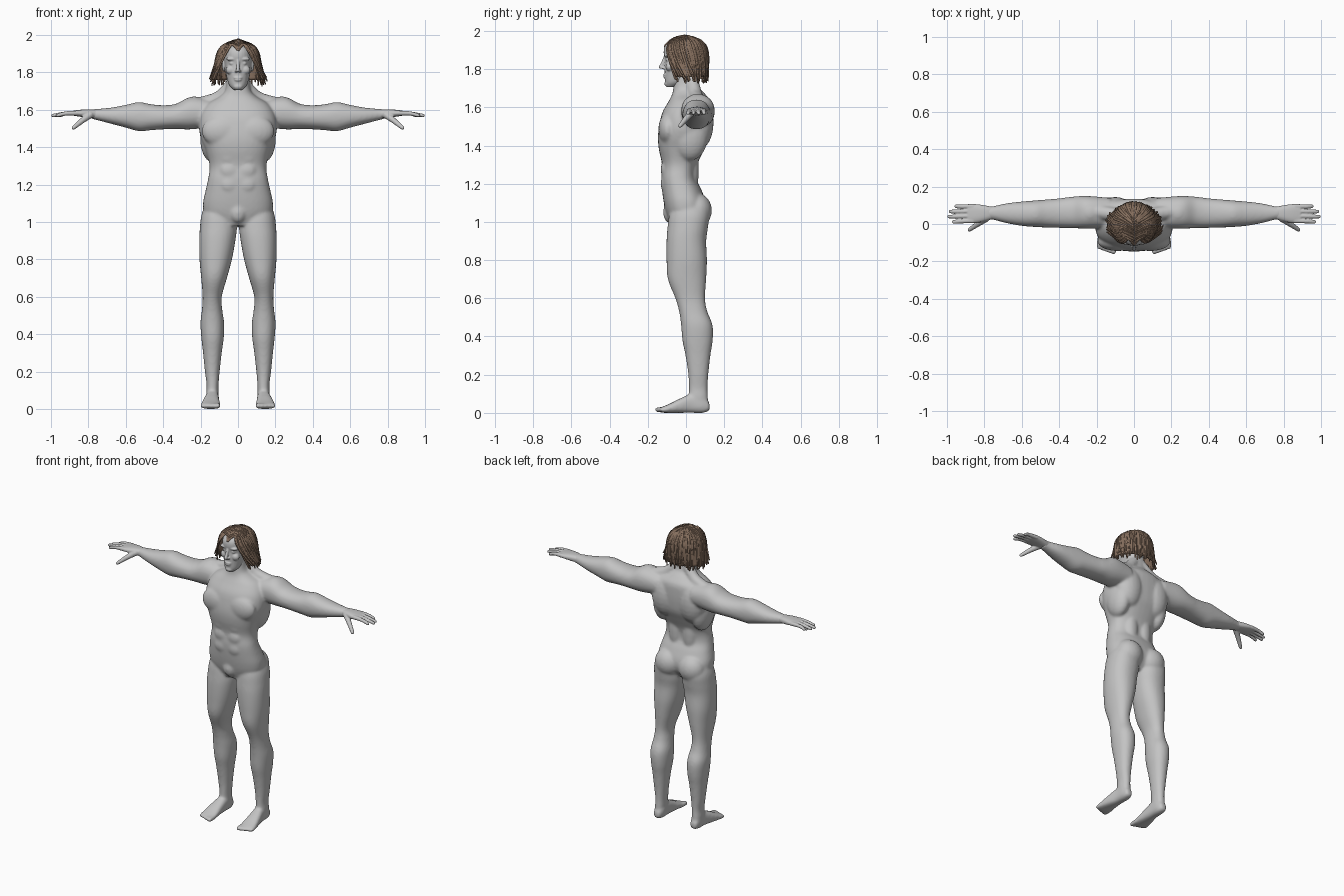
import bpy
import bmesh
import random
from math import sin, cos, pi, radians, sqrt
from mathutils import Vector, Matrix

random.seed(4)
if "Cube" in bpy.data.objects:
    bpy.data.objects.remove(bpy.data.objects["Cube"])


def material(name, rgb):
    mat = bpy.data.materials.new(name)
    mat.use_nodes = True
    mat.diffuse_color = (*rgb, 1)
    mat.node_tree.nodes["Principled BSDF"].inputs["Base Color"].default_value = (*rgb, 1)
    return mat


SKIN = material("grey skin", (0.55, 0.55, 0.55))
HAIR = material("brown hair", (0.24, 0.16, 0.112))


def spline(points, steps):
    """Catmull-Rom interpolation of tuples of any length."""
    padded = [points[0], *points, points[-1]]
    result = []
    for a, b, c, d in zip(padded, padded[1:], padded[2:], padded[3:]):
        for i in range(steps):
            t = i / steps
            result.append(tuple(
                q + t / 2 * (r - p + t * (2 * p - 5 * q + 4 * r - s + t * (3 * (q - r) + s - p)))
                for p, q, r, s in zip(a, b, c, d)))
    return result + [tuple(points[-1])]


def skin_rings(bm, rings):
    """Bridge rings of points and close both ends."""
    loops = [[bm.verts.new(p) for p in ring] for ring in rings]
    n = len(loops[0])
    for low, high in zip(loops, loops[1:]):
        for i in range(n):
            j = (i + 1) % n
            bm.faces.new((low[i], low[j], high[j], high[i]))
    bm.faces.new(loops[0])
    bm.faces.new(loops[-1])


def loft(bm, axis, table, power=2.2, sides=28):
    """Rounded sections: position on the axis, then limits on the other two axes in x, y, z order."""
    rings = []
    for pos, a0, a1, b0, b1 in spline(table, 5):
        ring = []
        for k in range(sides):
            c, s = cos(2 * pi * k / sides), sin(2 * pi * k / sides)
            u = abs(c) ** (2 / power) * (1 if c > 0 else -1)
            v = abs(s) ** (2 / power) * (1 if s > 0 else -1)
            p = [(a0 + a1) / 2 + u * (a1 - a0) / 2, (b0 + b1) / 2 + v * (b1 - b0) / 2]
            p.insert(axis, pos)
            ring.append(p)
        rings.append(ring)
    skin_rings(bm, rings)


def tube(bm, points, r0, r1, sides=10, steps=4, flat=1.0):
    """Tapered tube with rounded ends along a smooth path."""
    path = [Vector(p) for p in spline(points, steps)]
    last = len(path) - 1
    rings = []
    for i, p in enumerate(path):
        along = (path[min(i + 1, last)] - path[max(i - 1, 0)]).normalized()
        out = (p - Vector((0, 0, p.z))).normalized()
        side = along.cross(out if abs(along.dot(out)) < 0.9 else Vector((0, 0, 1))).normalized()
        up = side.cross(along) * flat
        r = r0 + (r1 - r0) * i / last
        spots = [(p, r)]
        if i == 0:
            spots = [(p - along * r * 0.9, r * 0.4), (p - along * r * 0.5, r * 0.85)] + spots
        if i == last:
            spots += [(p + along * r * 0.5, r * 0.85), (p + along * r * 0.9, r * 0.4)]
        for q, rad in spots:
            rings.append([q + rad * (side * cos(2 * pi * k / sides) + up * sin(2 * pi * k / sides))
                          for k in range(sides)])
    skin_rings(bm, rings)


def ball(bm, centre, radii):
    bmesh.ops.create_uvsphere(bm, u_segments=20, v_segments=12, radius=1,
                              matrix=Matrix.Translation(centre) @ Matrix.Diagonal((*radii, 1)))


def mirror_x(bm):
    copy = bmesh.ops.duplicate(bm, geom=bm.verts[:] + bm.edges[:] + bm.faces[:])["geom"]
    for v in copy:
        if isinstance(v, bmesh.types.BMVert):
            v.co.x *= -1


def finish(bm, name, mat, voxel=0, smooth=0):
    bmesh.ops.recalc_face_normals(bm, faces=bm.faces[:])
    mesh = bpy.data.meshes.new(name)
    bm.to_mesh(mesh)
    bm.free()
    mesh.materials.append(mat)
    for poly in mesh.polygons:
        poly.use_smooth = True
    obj = bpy.data.objects.new(name, mesh)
    bpy.context.collection.objects.link(obj)
    if voxel:
        # fuse the overlapping forms and soften the joins
        fuse = obj.modifiers.new("fuse", 'REMESH')
        fuse.mode = 'VOXEL'
        fuse.voxel_size = voxel
        fuse.use_smooth_shade = True
        soften = obj.modifiers.new("soften", 'SMOOTH')
        soften.factor = 0.5
        soften.iterations = smooth
    return obj


# body: legs, feet and arms on one side, then mirrored, then the trunk
bm = bmesh.new()
loft(bm, 2, [(.03, .11, .165, .02, .115), (.08, .105, .17, .015, .115), (.13, .104, .168, .015, .113),
             (.2, .098, .177, .012, .117), (.3, .087, .187, -.003, .128), (.38, .076, .196, -.019, .14),
             (.46, .074, .201, -.026, .139), (.53, .084, .193, -.036, .112), (.6, .087, .189, -.056, .1),
             (.7, .059, .197, -.095, .106), (.8, .032, .206, -.102, .11), (.9, .014, .207, -.102, .106),
             (.97, .006, .204, -.097, .115), (1.04, .015, .195, -.087, .12), (1.1, .03, .17, -.06, .09)])
loft(bm, 1, [(.124, .118, .158, .012, .05), (.09, .104, .168, 0, .09), (.03, .102, .172, 0, .1),
             (-.03, .099, .186, 0, .076), (-.09, .094, .198, 0, .046), (-.125, .097, .198, 0, .032)], 2.6)
for i in range(5):
    x = .108 + .0205 * i
    tube(bm, [(x, -.1, .018), (x, -.15 + .006 * i, .016)], .016 - .001 * i, .015 - .001 * i)
loft(bm, 0, [(.13, -.02, .14, 1.51, 1.65), (.25, -.025, .15, 1.495, 1.668), (.33, -.022, .146, 1.497, 1.632),
             (.4, -.021, .137, 1.495, 1.624), (.47, -.019, .131, 1.49, 1.63), (.53, -.016, .126, 1.485, 1.641),
             (.6, -.01, .12, 1.504, 1.626), (.68, .004, .111, 1.525, 1.611), (.76, .024, .094, 1.546, 1.604),
             (.79, .024, .094, 1.553, 1.602)])
ball(bm, (.235, .06, 1.588), (.075, .078, .084))                        # shoulder
tube(bm, [(.03, .03, 1.74), (.1, .05, 1.665), (.2, .065, 1.63)], .035, .04)  # neck-to-shoulder muscle
ball(bm, (.085, -.095, 1.485), (.11, .05, .085))                       # chest
ball(bm, (.1, .07, 1.52), (.095, .075, .14))                           # shoulder blade
ball(bm, (.14, .02, 1.45), (.063, .095, .13))                          # side of the back
ball(bm, (.05, .025, 1.28), (.05, .043, .16))                          # lower back
ball(bm, (.088, .058, 1.06), (.09, .078, .09))                         # buttock
ball(bm, (.135, .073, .44), (.05, .066, .1))                           # calf
ball(bm, (.14, -.016, .555), (.034, .025, .04))                        # kneecap
for z in (1.2, 1.275, 1.35):
    ball(bm, (.045, -.103, z), (.055, .03, .05))                       # stomach
mirror_x(bm)
trunk = [(.98, .1, -.08, .06), (1.04, .175, -.102, .1), (1.1, .187, -.116, .105), (1.17, .173, -.126, .08),
         (1.23, .16, -.13, .053), (1.3, .152, -.126, .06), (1.38, .173, -.142, .095), (1.44, .196, -.147, .122),
         (1.5, .208, -.141, .132), (1.57, .2, -.125, .135), (1.63, .165, -.092, .13), (1.67, .1, -.072, .1),
         (1.71, .066, -.066, .068), (1.8, .06, -.06, .06)]
loft(bm, 2, [(z, -w, w, f, b) for z, w, f, b in trunk], 2.4, 36)
ball(bm, (0, -.085, 1.05), (.045, .035, .056))
finish(bm, "body", SKIN, .007, 13)

# hands
bm = bmesh.new()
loft(bm, 0, [(.74, .032, .088, 1.553, 1.598), (.79, .017, .098, 1.556, 1.602), (.84, .006, .106, 1.562, 1.6),
             (.89, .005, .106, 1.57, 1.593)], 2.5)
for i, tip in enumerate((.965, .99, .982, .952)):
    y = .017 + .026 * i
    tube(bm, [(.86, y, 1.582), (.92, y - .002, 1.58), (tip, y - .006 + .002 * i, 1.569)], .0135, .0095)
tube(bm, [(.79, .03, 1.573), (.835, 0, 1.54), (.88, -.031, 1.503)], .02, .0105)
mirror_x(bm)
finish(bm, "hands", SKIN, .004, 3)

# head with its facial features
bm = bmesh.new()
ball(bm, (.032, -.097, 1.871), (.032, .017, .01))                      # brow
ball(bm, (.03, -.092, 1.848), (.017, .015, .012))                      # eye
ball(bm, (.04, -.085, 1.812), (.026, .022, .024))                      # cheek
ball(bm, (.01, -.119, 1.806), (.008, .01, .007))                       # nostril
ball(bm, (.077, -.01, 1.835), (.008, .02, .032))                       # ear
mirror_x(bm)
skull = [(1.706, .022, -.104, -.05), (1.73, .046, -.109, 0), (1.77, .06, -.111, .05), (1.81, .068, -.112, .075),
         (1.848, .073, -.11, .083), (1.885, .075, -.117, .085), (1.92, .069, -.11, .08), (1.955, .045, -.075, .05)]
loft(bm, 2, [(z, -w, w, f, b) for z, w, f, b in skull])
tube(bm, [(0, -.108, 1.868), (0, -.12, 1.835), (0, -.132, 1.811)], .008, .011)
for z, w in ((1.77, .024), (1.759, .02)):
    ball(bm, (0, -.108, z), (w, .011, .007))                           # lips
ball(bm, (0, -.098, 1.724), (.025, .015, .016))                        # chin
finish(bm, "head", SKIN, .004, 4)


def strand(s, side, size=1.0, end=1.74):
    """Path of hair from the parting (s = 0 front, 1 back) down to the tips."""
    y = -.105 + .17 * s
    points = [(.003 * side, y - .005, 1.86 + .115 * size * sqrt(1 - (y / .125) ** 2))]
    for start, rx, ry, z in ((-65, .073, .086, 1.951), (-57, .11, .118, 1.912),
                             (-42, .128, .126, 1.84), (-22, .147, .117, end)):
        a = radians(start + (90 - start) * s)
        points.append((side * rx * size * cos(a), -.005 + ry * size * sin(a), 1.86 + (z - 1.86) * size))
    return points


# hair: an inner cap covered with loose locks
bm = bmesh.new()
for side in (1, -1):
    rows = [[bm.verts.new(p) for p in spline(strand(i / 16, side, .96, 1.755), 4)] for i in range(17)]
    for a, b in zip(rows, rows[1:]):
        for i in range(len(a) - 1):
            bm.faces.new((a[i], a[i + 1], b[i + 1], b[i]))
cap = finish(bm, "hair_cap", HAIR)
thick = cap.modifiers.new("thickness", 'SOLIDIFY')
thick.thickness = .008
thick.offset = 0

bm = bmesh.new()
for side in (1, -1):
    for i in range(44):
        s = min(max(i / 43 + random.uniform(-.015, .015), 0), 1)
        path = strand(s, side, random.uniform(.96, .99), random.uniform(1.725, 1.775))
        tip = Vector(path[-1])
        tip.x *= random.uniform(.88, 1.1)
        tip.y += random.uniform(-.01, .008)
        path[-1] = tuple(tip)
        tube(bm, path, .0075, .0055, sides=6, steps=3, flat=.6)
finish(bm, "hair_locks", HAIR)
